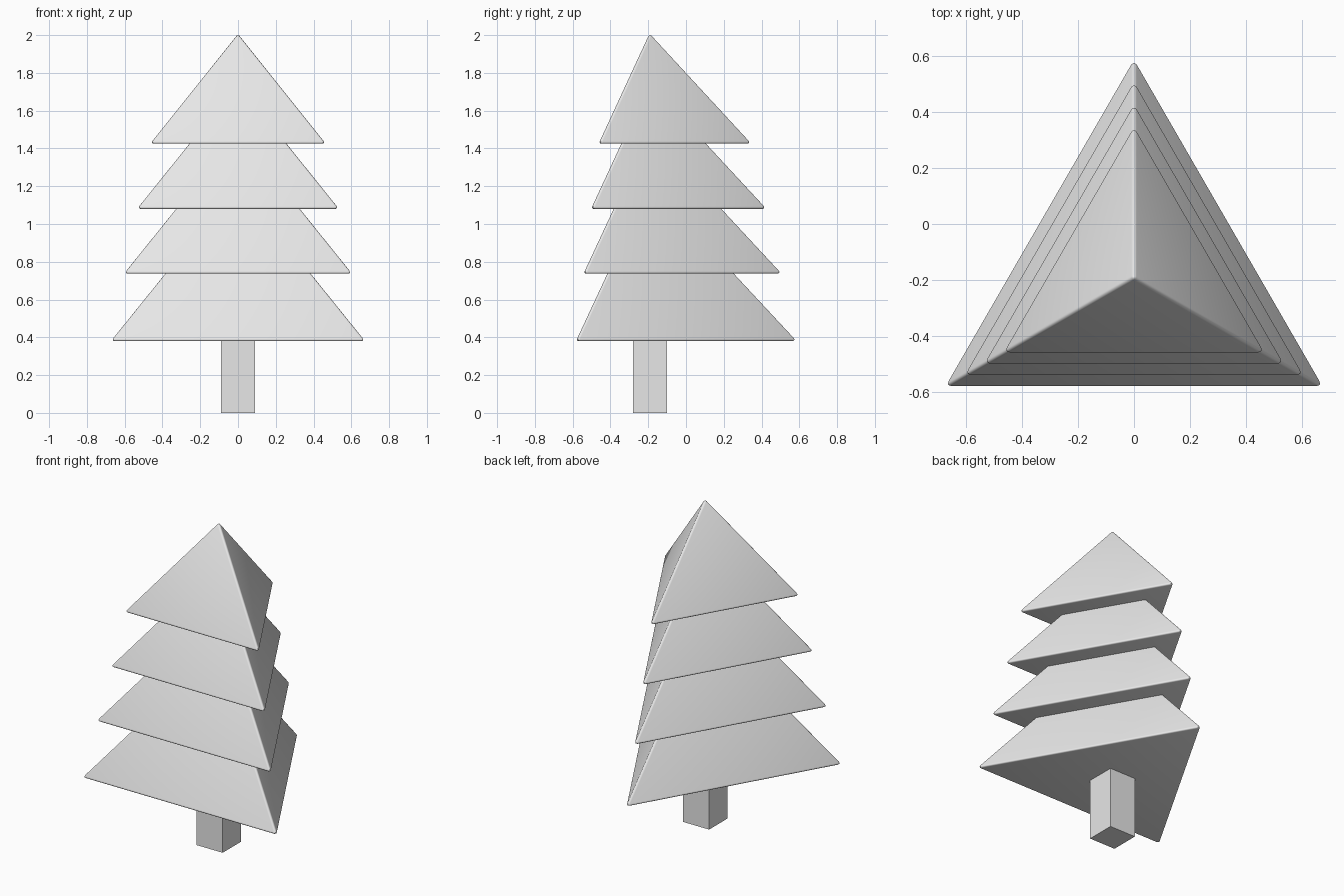
import bpy, bmesh
from math import cos, sin, pi, radians

cube = bpy.data.objects.get("Cube")
if cube:
    bpy.data.objects.remove(cube, do_unlink=True)

AXIS_Y = -0.19  # the tree stands on this line


def make_material(name, rgb):
    mat = bpy.data.materials.new(name)
    mat.use_nodes = True
    mat.diffuse_color = (*rgb, 1)
    mat.node_tree.nodes["Principled BSDF"].inputs["Base Color"].default_value = (*rgb, 1)
    return mat


def make_object(name, bm, mat):
    bmesh.ops.recalc_face_normals(bm, faces=bm.faces)
    mesh = bpy.data.meshes.new(name)
    bm.to_mesh(mesh)
    bm.free()
    mesh.materials.append(mat)
    obj = bpy.data.objects.new(name, mesh)
    bpy.context.collection.objects.link(obj)
    return obj


def make_tier(name, radius, base, apex, mat):
    """Three-sided pyramid with softened edges, one corner to the back."""
    bm = bmesh.new()
    ring = [bm.verts.new((radius * cos(a), AXIS_Y + radius * sin(a), base))
            for a in (pi / 2 + k * 2 * pi / 3 for k in range(3))]
    tip = bm.verts.new((0, AXIS_Y, apex))
    bm.faces.new(ring)
    for k in range(3):
        bm.faces.new((ring[k], ring[(k + 1) % 3], tip))
    bmesh.ops.recalc_face_normals(bm, faces=bm.faces)
    bmesh.ops.bevel(bm, geom=bm.edges[:], offset=0.015, offset_type='OFFSET',
                    segments=4, profile=0.5, affect='EDGES')
    # bring the rounded tip back up to the intended height
    top = max(v.co.z for v in bm.verts)
    for v in bm.verts:
        v.co.z = base + (v.co.z - base) * (apex - base) / (top - base)
    obj = make_object(name, bm, mat)
    bpy.ops.object.select_all(action='DESELECT')
    obj.select_set(True)
    bpy.context.view_layer.objects.active = obj
    bpy.ops.object.shade_smooth_by_angle(angle=radians(35))


grey = make_material("light grey", (0.8, 0.8, 0.8))

# Foliage tiers, bottom to top
for i, (radius, base) in enumerate([(0.785, 0.38), (0.705, 0.737), (0.625, 1.08), (0.545, 1.425)]):
    make_tier(f"foliage_tier_{i + 1}", radius, base, base + 1.055 * radius, grey)

# Square trunk
bm = bmesh.new()
bmesh.ops.create_cube(bm, size=1)
for v in bm.verts:
    v.co = (v.co.x * 0.18, v.co.y * 0.18 + AXIS_Y, (v.co.z + 0.5) * 0.42)
make_object("trunk", bm, grey)
